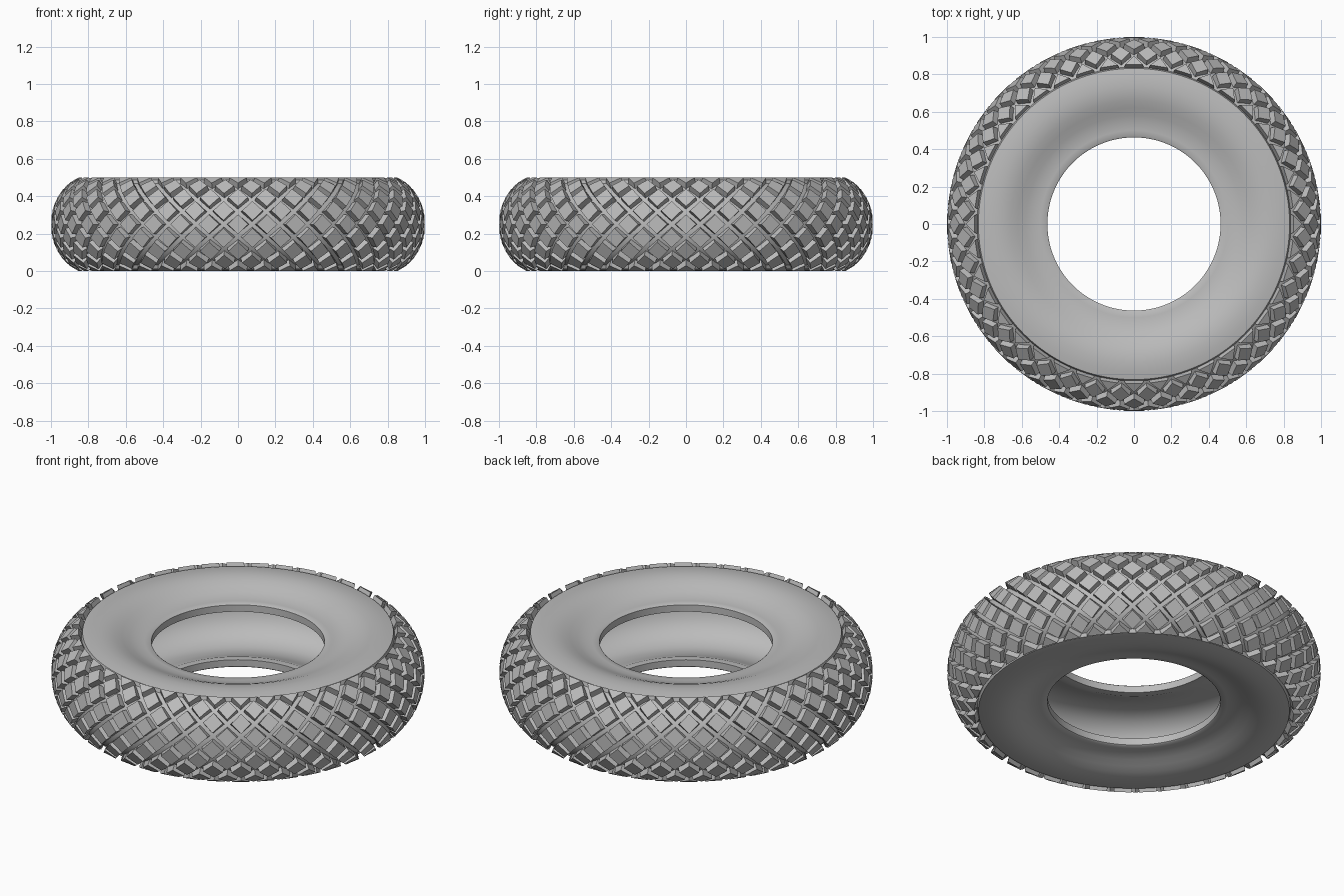
import bpy
import bmesh
from math import pi, sin, cos, radians, hypot

old = bpy.data.objects.get("Cube")
if old:
    bpy.data.objects.remove(old)

MID = 0.25          # height of the tyre's middle plane
COUNT = 40          # blocks around one row
ROWS = 9            # rows across the tread
DEPTH = 0.036       # tread block height

rubber = bpy.data.materials.new("grey rubber")
rubber.use_nodes = True
rubber.diffuse_color = (0.5, 0.5, 0.5, 1)
rubber.node_tree.nodes["Principled BSDF"].inputs["Base Color"].default_value = (0.5, 0.5, 0.5, 1)


def add_object(name, bm, smooth):
    bmesh.ops.recalc_face_normals(bm, faces=bm.faces)
    mesh = bpy.data.meshes.new(name)
    bm.to_mesh(mesh)
    bm.free()
    mesh.materials.append(rubber)
    obj = bpy.data.objects.new(name, mesh)
    bpy.context.collection.objects.link(obj)
    if smooth:
        bpy.ops.object.select_all(action="DESELECT")
        obj.select_set(True)
        bpy.context.view_layer.objects.active = obj
        bpy.ops.object.shade_smooth_by_angle(angle=radians(35))
    return obj


def crown(t):
    """Section of the tread base, as radius and height above the middle."""
    power = 2 / 2.15
    c, s = cos(t), sin(t)
    return 0.73 + 0.234 * abs(c) ** power, 0.24 * abs(s) ** power * (1 if s > 0 else -1)


# Even steps along the tread section, from the lower to the upper shoulder
T_END = radians(64)
fine = [crown(-T_END + 2 * T_END * i / 400) for i in range(401)]
lengths = [0.0]
for a, b in zip(fine, fine[1:]):
    lengths.append(lengths[-1] + hypot(b[0] - a[0], b[1] - a[1]))


def section(f):
    """Point and outward normal at fraction f of the tread width."""
    goal = min(max(f, 0), 1) * lengths[-1]
    i = min(range(401), key=lambda k: abs(lengths[k] - goal))
    a, b = fine[max(i - 3, 0)], fine[min(i + 3, 400)]
    d = hypot(b[0] - a[0], b[1] - a[1])
    return fine[i], ((b[1] - a[1]) / d, (a[0] - b[0]) / d)


# Carcass: sidewall, bead and hollow inside, mirrored about the middle plane
tread_half = [section(0.5 + i / 40)[0] for i in range(1, 21)]
wall_half = [(0.832, 0.238), (0.79, 0.246), (0.74, 0.249), (0.70, 0.246), (0.66, 0.237),
             (0.62, 0.222), (0.58, 0.205), (0.54, 0.193), (0.50, 0.188), (0.47, 0.187),
             (0.463, 0.182), (0.463, 0.142), (0.50, 0.140), (0.54, 0.155), (0.60, 0.178),
             (0.68, 0.203), (0.76, 0.205), (0.84, 0.175), (0.90, 0.11)]
half = tread_half + wall_half
profile = [section(0.5)[0]] + half + [(0.925, 0)] + [(r, -z) for r, z in reversed(half)]

bm = bmesh.new()
points = [bm.verts.new((r, 0, z + MID)) for r, z in profile]
edges = [bm.edges.new((points[i - 1], points[i])) for i in range(len(points))]
bmesh.ops.spin(bm, geom=points + edges, axis=(0, 0, 1), cent=(0, 0, 0),
               angle=2 * pi, steps=144, use_merge=True)
bmesh.ops.remove_doubles(bm, verts=bm.verts, dist=0.0001)
add_object("tyre_carcass", bm, True)

# Tread blocks: staggered rows of tapered diamonds, half diamonds at the shoulders
bm = bmesh.new()
step = 1 / (ROWS - 1)
for row in range(ROWS):
    corners = [(1, 0), (0, 1), (-1, 0), (0, -1)]
    if row == 0:
        corners.remove((0, -1))
    if row == ROWS - 1:
        corners.remove((0, 1))
    for k in range(COUNT):
        centre = -pi / 2 + (k + 0.5 * (row % 2)) * 2 * pi / COUNT
        rings = []
        for scale, lift in ((0.80, -0.006), (0.70, DEPTH)):
            ring = []
            for u, v in corners:
                (r, z), (nr, nz) = section(step * (row + v * scale))
                r, z = r + nr * lift, z + nz * lift
                angle = centre + u * scale * pi / COUNT
                ring.append(bm.verts.new((r * cos(angle), r * sin(angle), z + MID)))
            rings.append(ring)
        base, top = rings
        bm.faces.new(top)
        for i in range(len(base)):
            bm.faces.new((base[i - 1], base[i], top[i], top[i - 1]))
add_object("tread_blocks", bm, False)
